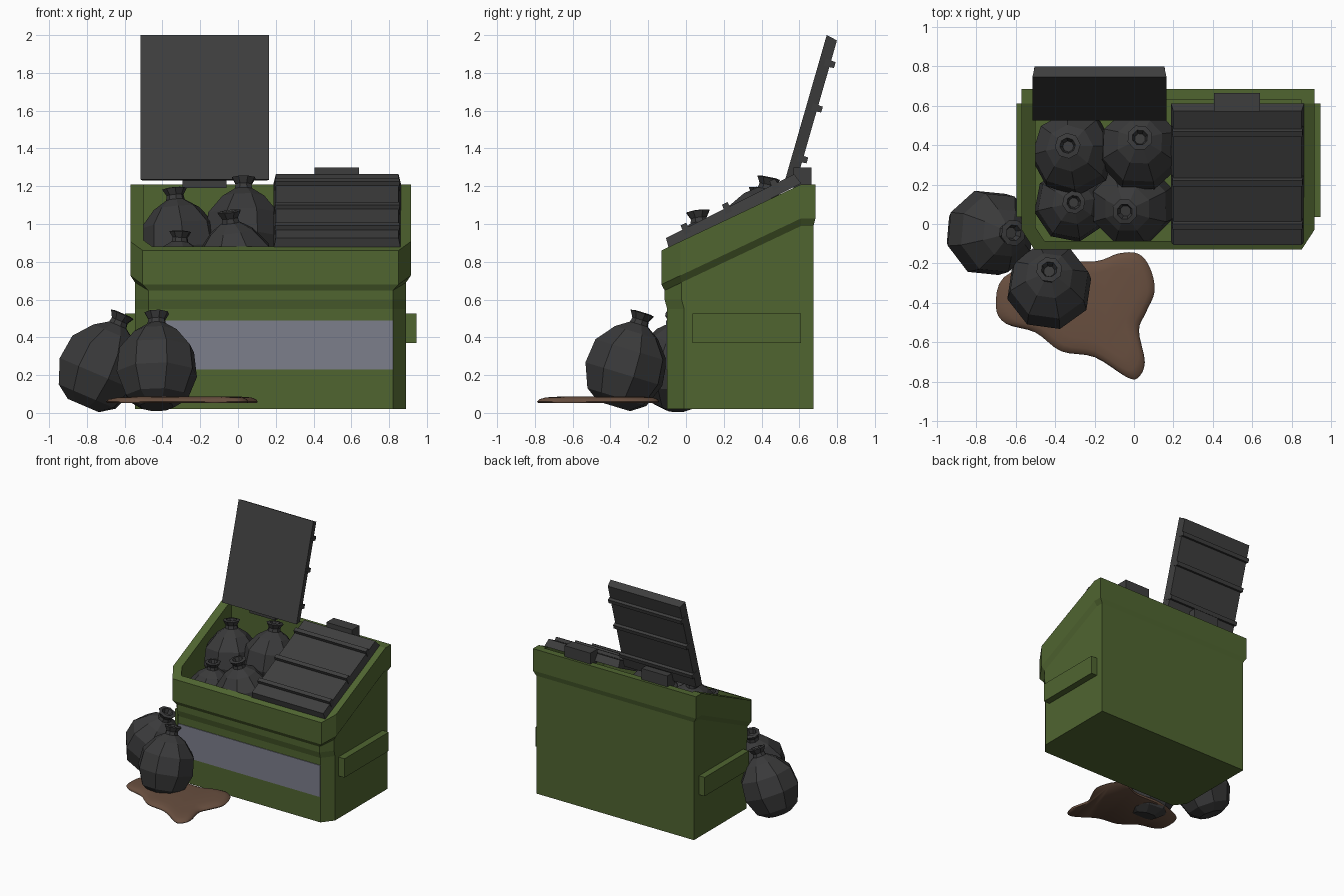
import bpy, bmesh
from math import pi, sin, cos, atan2
from mathutils import Vector, Matrix

cube = bpy.data.objects.get("Cube")
if cube:
    bpy.data.objects.remove(cube, do_unlink=True)


def material(name, rgb):
    m = bpy.data.materials.new(name)
    m.use_nodes = True
    m.diffuse_color = (*rgb, 1)
    bsdf = m.node_tree.nodes["Principled BSDF"]
    bsdf.inputs["Base Color"].default_value = (*rgb, 1)
    bsdf.inputs["Roughness"].default_value = 0.8
    return m


GREEN = material("green paint", (0.08, 0.13, 0.03))
LID = material("dark lid plastic", (0.048, 0.048, 0.048))
BAG = material("black bag", (0.042, 0.042, 0.043))
STRIPE = material("grey stripe", (0.2, 0.21, 0.26))
SLUDGE = material("brown sludge", (0.14, 0.078, 0.05))


def finish(name, bm, mat, matrix=None):
    bmesh.ops.recalc_face_normals(bm, faces=bm.faces)
    mesh = bpy.data.meshes.new(name)
    bm.to_mesh(mesh)
    bm.free()
    mesh.materials.append(mat)
    ob = bpy.data.objects.new(name, mesh)
    bpy.context.collection.objects.link(ob)
    if matrix:
        ob.matrix_world = matrix
    return ob


def loft(bm, rings, cap_start=True, cap_end=True):
    """Join closed rings of points with quads."""
    loops = [[bm.verts.new(p) for p in r] for r in rings]
    n = len(loops[0])
    for a, b in zip(loops, loops[1:]):
        for i in range(n):
            j = (i + 1) % n
            bm.faces.new((a[i], a[j], b[j], b[i]))
    if cap_start:
        bm.faces.new(loops[0][::-1])
    if cap_end:
        bm.faces.new(loops[-1])


def rect(x0, x1, y0, y1, z):
    return [(x0, y0, z), (x1, y0, z), (x1, y1, z), (x0, y1, z)]


def add_box(bm, x, y, z, taper=0.0):
    loft(bm, [rect(*x, *y, z[0]),
              rect(x[0] + taper, x[1] - taper, y[0] + taper, y[1] - taper, z[1])])


def box(name, x, y, z, mat):
    bm = bmesh.new()
    add_box(bm, x, y, z)
    return finish(name, bm, mat)


# Dumpster shell: chamfered front corners, sloped rim, hollow inside
BREAK = 0.61


def flat(z):
    return lambda y: z


def slope(z):
    return lambda y: z + 0.473 * (min(y, BREAK) + 0.13)


def outline(x0, x1, y0, y1, cx, cy, height):
    pts = [(x0, y1), (x0, BREAK), (x0, y0 + cy), (x0 + cx, y0),
           (x1 - cx, y0), (x1, y0 + cy), (x1, BREAK), (x1, y1)]
    return [(x, y, height(y)) for x, y in pts]


body = (-0.545, 0.89, -0.10, 0.675, 0.07, 0.09)
brow = (-0.545, 0.89, -0.113, 0.675, 0.07, 0.09)
rim = (-0.57, 0.915, -0.13, 0.685, 0.065, 0.10)
inner = (-0.50, 0.85, -0.085, 0.63, 0.045, 0.07)
bm = bmesh.new()
loft(bm, [outline(*body, flat(0.02)), outline(*body, flat(0.55)),
          outline(*brow, flat(0.6)), outline(*brow, slope(0.64)),
          outline(*rim, slope(0.68)), outline(*rim, slope(0.86)),
          outline(*inner, slope(0.86)), outline(*inner, flat(0.1))])
finish("dumpster_shell", bm, GREEN)

# Stripe plate on the front, fork pockets on the sides
box("front_stripe", (-0.475, 0.82), (-0.105, -0.098), (0.23, 0.49), STRIPE)
box("left_fork_pocket", (0.88, 0.945), (0.035, 0.61), (0.37, 0.525), GREEN)
box("right_fork_pocket", (-0.597, -0.53), (0.035, 0.61), (0.37, 0.525), GREEN)

# Hinge blocks
box("left_hinge", (0.405, 0.64), (0.57, 0.665), (1.19, 1.30), LID)
box("right_hinge", (-0.295, -0.06), (0.57, 0.665), (1.19, 1.30), LID)


def lid(name, x, free_edge, hinge_edge):
    """Slab with three ribs; local y runs from the free edge to the hinge edge."""
    a, b = Vector((0, *free_edge)), Vector((0, *hinge_edge))
    length = (b - a).length
    bm = bmesh.new()
    add_box(bm, x, (0, length), (0, 0.06), 0.012)
    for d in (0.13, 0.41, 0.655):
        y = length - d
        add_box(bm, (x[0] + 0.004, x[1] - 0.004), (y - 0.02, y + 0.02), (0.03, 0.085), 0.004)
    tilt = atan2(b.z - a.z, b.y - a.y)
    return finish(name, bm, LID, Matrix.Translation(a) @ Matrix.Rotation(tilt, 4, 'X'))


lid("closed_lid", (0.188, 0.862), (-0.09, 0.867), (0.61, 1.215))
# The open lid is swung past vertical, so its ribs face backwards
open_lid = lid("open_lid", (-0.515, 0.165), (0.745, 2.0), (0.525, 1.235))


# Rubbish bags: eight-sided lathe with a tied, flared neck
PROFILE = [(0.09, -0.205), (0.165, -0.155), (0.215, -0.03), (0.2, 0.1), (0.12, 0.195),
           (0.05, 0.24), (0.045, 0.265), (0.066, 0.30), (0.04, 0.305), (0.028, 0.27)]


def bag(name, centre, lean=(0, 0), turn=0.2, size=1.0):
    bm = bmesh.new()
    rings = []
    for r, z in PROFILE:
        rings.append([(size * r * cos(turn + k * pi / 4), size * r * sin(turn + k * pi / 4),
                       size * z) for k in range(8)])
    loft(bm, rings)
    axis = Vector((*lean, 0.28)).normalized()
    rot = Vector((0, 0, 1)).rotation_difference(axis).to_matrix().to_4x4()
    return finish(name, bm, BAG, Matrix.Translation(centre) @ rot)


bag("front_ground_bag", (-0.43, -0.32, 0.235), (0, 0.085), 0.25, 1.02)
bag("side_ground_bag", (-0.735, -0.045, 0.235), (0.12, 0), 0.3, 1.04)
bag("back_right_bag", (-0.31, 0.36, 0.89), (-0.025, 0.035), 0.1)
bag("back_left_bag", (0.03, 0.38, 0.95), (0, 0.055), 0.35)
bag("front_right_bag", (-0.315, 0.10, 0.69), (0.01, 0.01), 0.2, 0.9)
bag("front_left_bag", (-0.01, 0.10, 0.77), (-0.035, -0.035), 0.4)

# Sludge puddle: smooth closed outline with a rounded upper edge
SHORE = [(-0.7, -0.42), (-0.66, -0.27), (-0.45, -0.19), (-0.2, -0.19), (-0.08, -0.15),
         (0.02, -0.15), (0.08, -0.22), (0.105, -0.34), (0.06, -0.45), (0.025, -0.54),
         (0.055, -0.70), (0.02, -0.78), (-0.04, -0.775), (-0.2, -0.675),
         (-0.37, -0.645), (-0.5, -0.55), (-0.65, -0.505)]


def smooth_loop(points, steps=4):
    out, n = [], len(points)
    for i in range(n):
        p0, p1, p2, p3 = (Vector(points[(i + k) % n]) for k in (-1, 0, 1, 2))
        for s in range(steps):
            t = s / steps
            out.append(0.5 * (2 * p1 + (p2 - p0) * t + (2 * p0 - 5 * p1 + 4 * p2 - p3) * t * t
                              + (3 * p1 - p0 - 3 * p2 + p3) * t ** 3))
    return out


shore = smooth_loop(SHORE)
middle = Vector((-0.2, -0.4))
bm = bmesh.new()
loft(bm, [[(*middle.lerp(p, s), z) for p in shore]
          for s, z in ((0.98, 0.052), (1.0, 0.06), (0.97, 0.072), (0.88, 0.082), (0.7, 0.086))])
puddle = finish("sludge_puddle", bm, SLUDGE)
bpy.context.view_layer.objects.active = puddle
puddle.select_set(True)
bpy.ops.object.shade_smooth_by_angle(angle=pi / 3)
